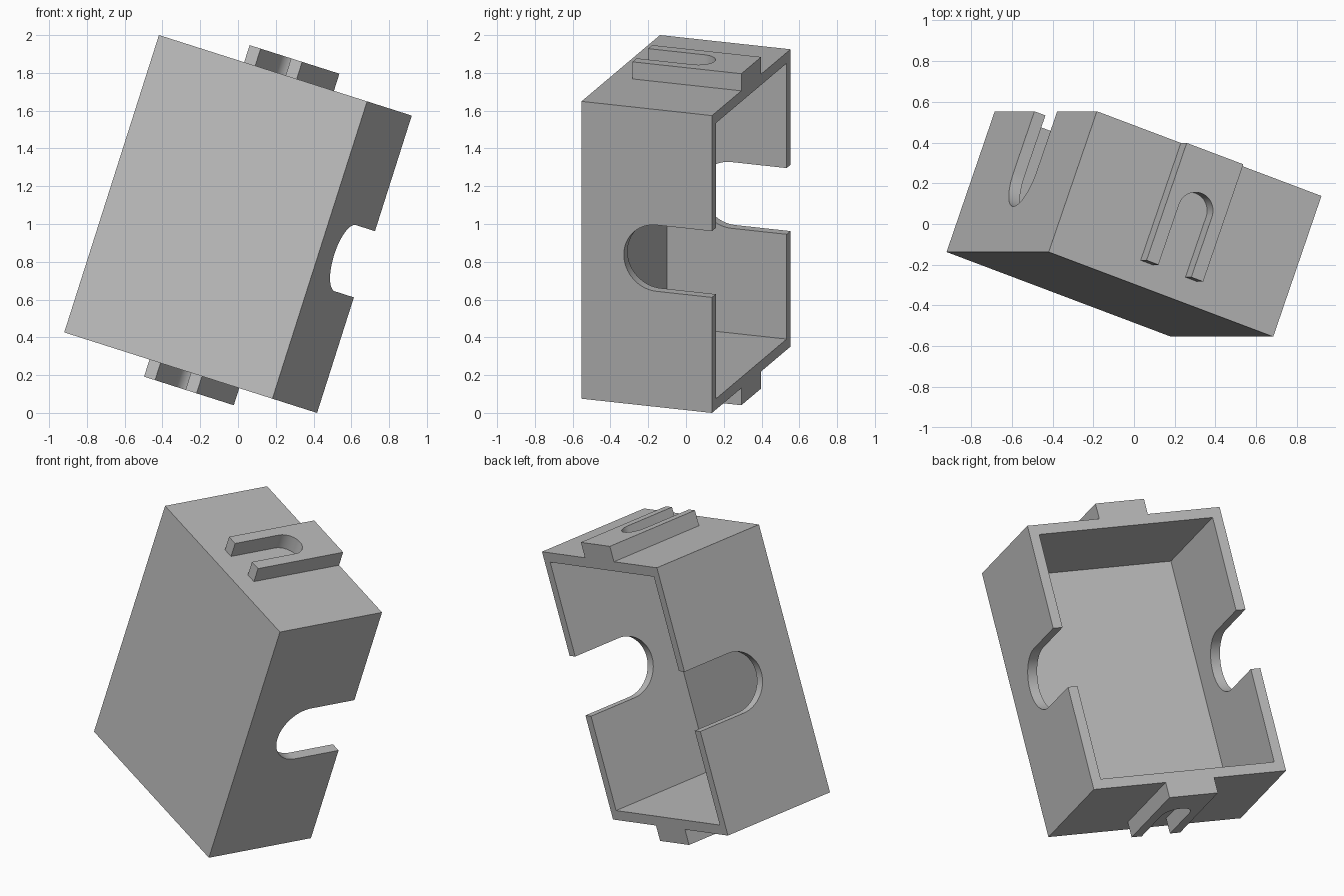
import bpy, bmesh
from math import pi, sin, cos
from mathutils import Vector, Matrix

if "Cube" in bpy.data.objects:
    bpy.data.objects.remove(bpy.data.objects["Cube"])

# Half sizes of the case (width, depth, height) and its wall thickness
HW, HD, HH = 0.6145, 0.367, 0.826
WALL = 0.06

# Tilted frame of the whole model: width, depth and height directions
up = Vector((0.3035, 0, 0.9528)).normalized()
wide = Vector((0.896, -0.338, -0.2854)).normalized()
deep = up.cross(wide).normalized()
FRAME = Matrix.Translation((0, 0, 1)) @ Matrix((wide, deep, up)).transposed().to_4x4()

grey = bpy.data.materials.new("plain grey")
grey.use_nodes = True
grey.diffuse_color = (0.5, 0.5, 0.5, 1)
grey.node_tree.nodes["Principled BSDF"].inputs["Base Color"].default_value = (0.5, 0.5, 0.5, 1)


def extrude(name, outline, start, offset):
    """Object made by extruding a closed outline of 3D points."""
    bm = bmesh.new()
    verts = [bm.verts.new(Vector(p) + Vector(start)) for p in outline]
    face = bm.faces.new(verts)
    new = bmesh.ops.extrude_face_region(bm, geom=[face])["geom"]
    bmesh.ops.translate(bm, vec=offset, verts=[v for v in new if isinstance(v, bmesh.types.BMVert)])
    bmesh.ops.recalc_face_normals(bm, faces=bm.faces)
    mesh = bpy.data.meshes.new(name)
    bm.to_mesh(mesh)
    bm.free()
    mesh.materials.append(grey)
    obj = bpy.data.objects.new(name, mesh)
    bpy.context.collection.objects.link(obj)
    return obj


def rectangle(x, y0, y1):
    return [(-x, y0, 0), (x, y0, 0), (x, y1, 0), (-x, y1, 0)]


def arc(radius, centre, steps=32):
    """Half circle bulging towards the front, as (across, depth) pairs."""
    return [(radius * cos(pi * i / steps), centre + radius * sin(pi * i / steps) * -1)
            for i in range(steps + 1)]


def cut(obj, cutter):
    cutter.hide_render = True
    mod = obj.modifiers.new("cut", 'BOOLEAN')
    mod.operation, mod.solver, mod.object = 'DIFFERENCE', 'EXACT', cutter
    bpy.context.view_layer.objects.active = obj
    bpy.ops.object.modifier_apply(modifier=mod.name)
    bpy.data.objects.remove(cutter)


# Case: a box, open at the back, with a round-ended notch through both sides
case = extrude("case", rectangle(HW, -HD, HD), (0, 0, -HH), (0, 0, 2 * HH))
inner = HH - WALL
cut(case, extrude("cavity_cutter", rectangle(HW - WALL, -HD + WALL, HD + 0.2),
                  (0, 0, -inner), (0, 0, 2 * inner)))
notch = [(0, d, a) for a, d in arc(0.184, 0.055)]
notch += [(0, HD + 0.1, -0.184), (0, HD + 0.1, 0.184)]
cut(case, extrude("notch_cutter", notch, (-1, 0, 0), (2, 0, 0)))

# Forked tabs on the two ends: slot open to the front, flush with the back rim
HALF, FRONT, SLOT, HEIGHT = 0.155, -0.245, 0.09, 0.095
slot_end = [(-a, 0.14 - d, 0) for a, d in arc(SLOT, 0.07)]
fork = [(-HALF, HD, 0), (-HALF, FRONT, 0), (-SLOT, FRONT, 0)] + slot_end
fork += [(SLOT, FRONT, 0), (HALF, FRONT, 0), (HALF, HD, 0)]
parts = [case]
for name, side in (("top_tab", 1), ("bottom_tab", -1)):
    parts.append(extrude(name, fork, (0, 0, side * HH), (0, 0, side * HEIGHT)))

# Tilt everything and smooth only the round ends
for obj in parts:
    obj.data.transform(FRAME)
    bpy.ops.object.select_all(action='DESELECT')
    obj.select_set(True)
    bpy.context.view_layer.objects.active = obj
    bpy.ops.object.shade_smooth_by_angle(angle=pi / 6)
